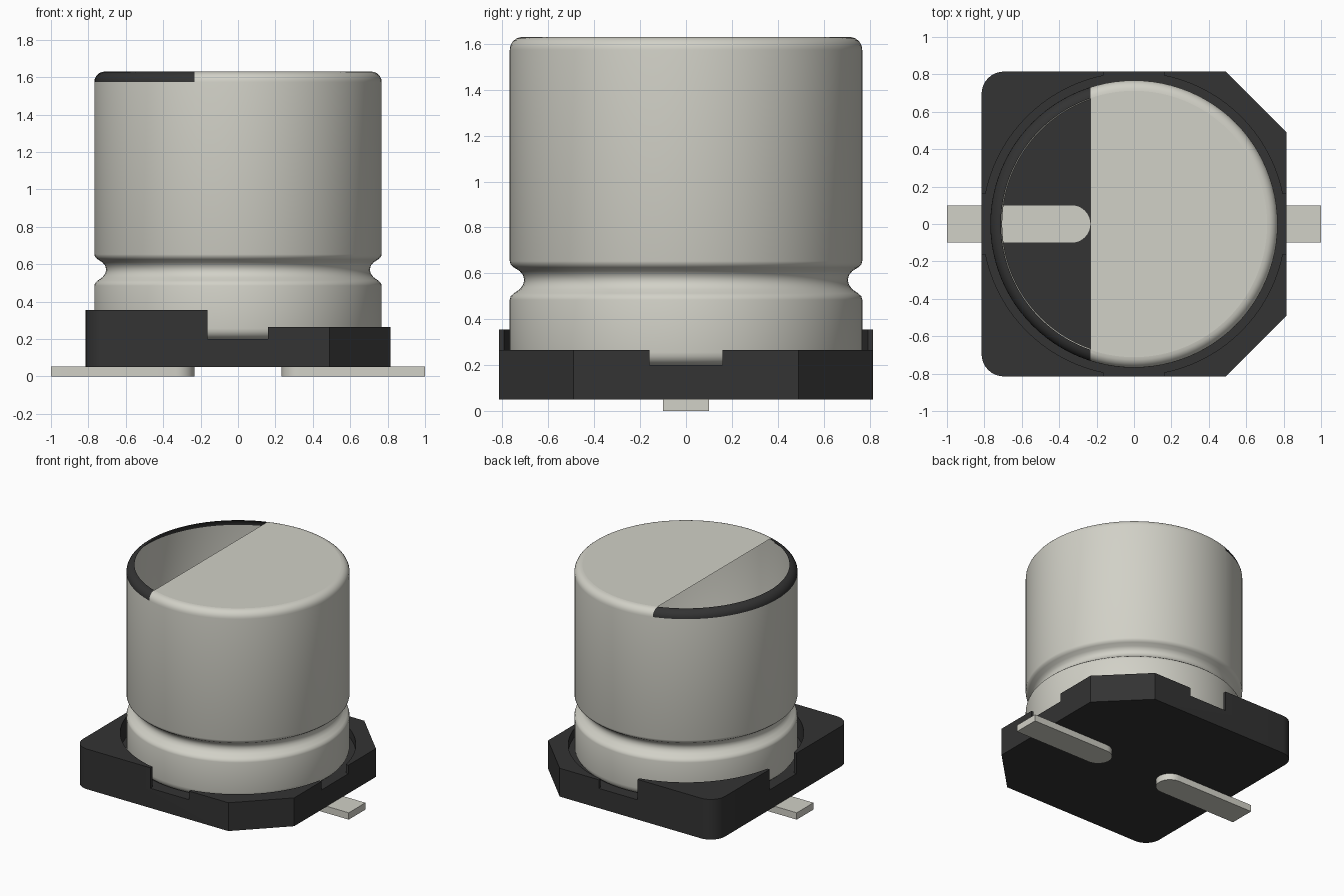
import bpy, bmesh
from math import sin, cos, pi, radians
from mathutils import Vector

if "Cube" in bpy.data.objects:
    bpy.data.objects.remove(bpy.data.objects["Cube"], do_unlink=True)


def material(name, rgb):
    m = bpy.data.materials.new(name)
    m.use_nodes = True
    m.diffuse_color = (*rgb, 1)
    m.node_tree.nodes["Principled BSDF"].inputs["Base Color"].default_value = (*rgb, 1)
    return m


METAL = material("warm grey metal", (0.64, 0.635, 0.57))
BLACK = material("black plastic", (0.033, 0.033, 0.033))


def add_object(name, bm, *mats):
    mesh = bpy.data.meshes.new(name)
    bm.to_mesh(mesh)
    bm.free()
    obj = bpy.data.objects.new(name, mesh)
    bpy.context.collection.objects.link(obj)
    for m in mats:
        mesh.materials.append(m)
    return obj


def arc(cx, cy, r, a0, a1, n):
    angles = [radians(a0 + (a1 - a0) * i / n) for i in range(n + 1)]
    return [(cx + r * cos(a), cy + r * sin(a)) for a in angles]


def prism(name, outline, z0, z1, *mats):
    bm = bmesh.new()
    base = bm.faces.new([bm.verts.new((x, y, z0)) for x, y in outline])
    top = bmesh.ops.extrude_face_region(bm, geom=[base])["geom"]
    verts = [v for v in top if isinstance(v, bmesh.types.BMVert)]
    bmesh.ops.translate(bm, verts=verts, vec=(0, 0, z1 - z0))
    bmesh.ops.recalc_face_normals(bm, faces=bm.faces)
    return add_object(name, bm, *mats)


def rect(x0, x1, y0, y1):
    return [(x0, y0), (x1, y0), (x1, y1), (x0, y1)]


def smooth(obj, angle=30):
    bpy.ops.object.select_all(action='DESELECT')
    obj.select_set(True)
    bpy.context.view_layer.objects.active = obj
    bpy.ops.object.shade_smooth_by_angle(angle=radians(angle))


# Base: two rounded and two chamfered corners
H, C, R = 0.815, 0.49, 0.12
outline = [(C, -H), (H, -C), (H, C), (C, H)]
outline += arc(R - H, H - R, R, 90, 180, 8) + arc(R - H, R - H, R, 180, 270, 8)
base = prism("base", outline, 0.05, 0.355, BLACK)

# Cut the lower step, the four side notches, the round seat and the bore
cuts = [
    (rect(-0.164, 1, -1, 1), 0.265),
    (rect(-0.164, 0.16, -1, 1), 0.2),
    (rect(-1, 1, -0.16, 0.16), 0.2),
    (arc(0, 0, 0.81, 0, 360, 96)[:-1], 0.2),
    (arc(0, 0, 0.705, 0, 360, 96)[:-1], 0.051),
]
bpy.context.view_layer.objects.active = base
for shape, floor in cuts:
    cutter = prism("cutter", shape, floor, 0.6, BLACK)
    cutter.hide_render = True
    mod = base.modifiers.new("cut", 'BOOLEAN')
    mod.operation, mod.solver, mod.object = 'DIFFERENCE', 'EXACT', cutter
    bpy.ops.object.modifier_apply(modifier=mod.name)
    bpy.data.objects.remove(cutter, do_unlink=True)
smooth(base)

# Can: a revolved wall with a crimp groove and rounded rims
RAD, TOP, F, MARK = 0.768, 1.63, 0.056, -0.233
profile = arc(RAD - F, 0.2 + F, F, -90, 0, 5)
profile += [(RAD, 0.485), (0.764, 0.5), (0.75, 0.513), (0.725, 0.53), (0.71, 0.55),
            (0.705, 0.57), (0.71, 0.592), (0.725, 0.61), (0.75, 0.626), (0.764, 0.638),
            (RAD, 0.653)]
profile += arc(RAD - F, TOP - F, F, 0, 90, 6)
bm = bmesh.new()
N = 96
rings = [[bm.verts.new((r * cos(2 * pi * i / N), r * sin(2 * pi * i / N), z))
          for i in range(N)] for r, z in profile]
for lo, hi in zip(rings, rings[1:]):
    for i in range(N):
        j = (i + 1) % N
        bm.faces.new((lo[i], lo[j], hi[j], hi[i])).smooth = True
bm.faces.new(rings[-1])

# Polarity mark: black rim on one side, with the lid left open there
upper = [f for f in bm.faces if f.calc_center_median().z > TOP - F]
geom = set(upper) | {e for f in upper for e in f.edges} | {v for f in upper for v in f.verts}
bmesh.ops.bisect_plane(bm, geom=list(geom), plane_co=Vector((MARK, 0, 0)),
                       plane_no=Vector((1, 0, 0)), dist=1e-5)
opening = []
for f in bm.faces:
    c = f.calc_center_median()
    if c.z > TOP - F and c.x < MARK:
        f.material_index = 1
        if c.z > TOP - 1e-4:
            opening.append(f)
bmesh.ops.delete(bm, geom=opening, context='FACES')
add_object("can", bm, METAL, BLACK)

# Leads: flat strips with a rounded inner end
for side, name in ((1, "left_lead"), (-1, "right_lead")):
    strip = [(1, -0.1), (1, 0.1)] + arc(0.333, 0, 0.1, 90, 270, 16)
    smooth(prism(name, [(side * x, y) for x, y in strip], 0, 0.052, METAL))
